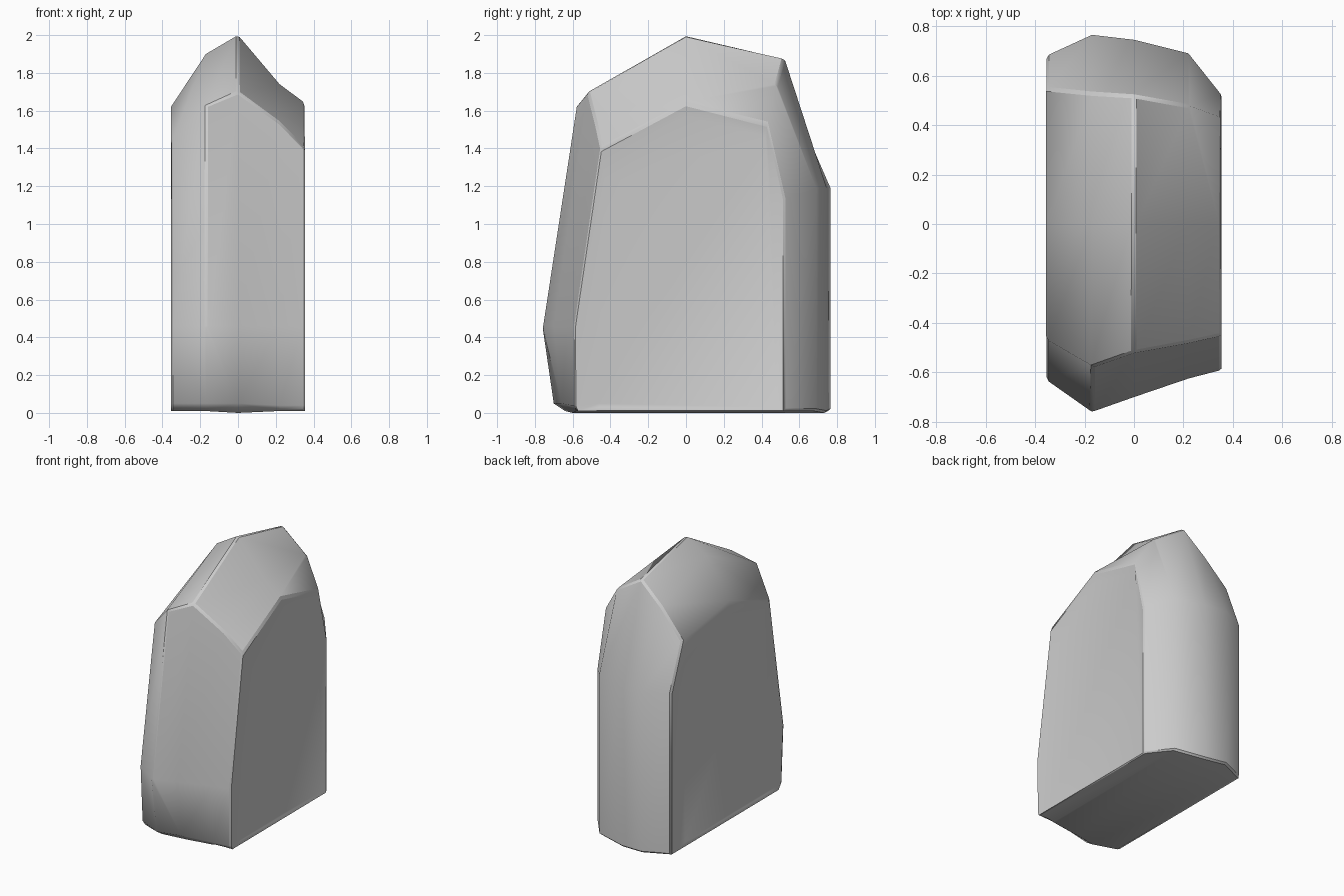
import bpy, bmesh, math

if "Cube" in bpy.data.objects:
    bpy.data.objects.remove(bpy.data.objects["Cube"])

# Each slice: x, then (y, z) for front heel, front foot, front belly,
# front top, crown, back top, back shoulder, back base
slices = [
    (-0.355, [(-.58, .01), (-.61, .05), (-.63, .46), (-.466, 1.44), (0, 1.62), (.55, 1.53), (.68, 1.19), (.68, .01)]),
    (-0.17, [(-.64, .01), (-.70, .05), (-.76, .46), (-.58, 1.63), (0, 1.90), (.53, 1.73), (.765, 1.19), (.765, .01)]),
    (0.0, [(-.60, .0), (-.66, .05), (-.70, .46), (-.52, 1.70), (0, 2.0), (.52, 1.88), (.745, 1.19), (.745, .0)]),
    (0.22, [(-.58, .01), (-.61, .04), (-.625, .46), (-.48, 1.54), (0, 1.74), (.48, 1.74), (.69, 1.19), (.69, .01)]),
    (0.355, [(-.58, .01), (-.59, .04), (-.59, .46), (-.45, 1.40), (0, 1.64), (.43, 1.53), (.52, 1.13), (.52, .01)]),
]
# Shallow flat panels set into the two broad sides
left_panel = [(-.45, .03), (-.45, .05), (-.44, .46), (-.40, 1.38), (.03, 1.52), (.50, 1.38), (.53, 1.15), (.50, .03)]
right_panel = [(-.46, .03), (-.46, .05), (-.45, .46), (-.43, 1.21), (0, 1.57), (.42, 1.46), (.45, 1.1), (.48, .03)]

bm = bmesh.new()


def ring(x, outline):
    return [bm.verts.new((x, y, z)) for y, z in outline]


def bridge(a, b):
    n = len(a)
    for i in range(n):
        j = (i + 1) % n
        bm.faces.new((a[i], a[j], b[j], b[i]))


# Lofted stone body, closed by the panels
rings = [ring(-0.343, left_panel)]
rings += [ring(x, outline) for x, outline in slices]
rings.append(ring(0.343, right_panel))
for a, b in zip(rings, rings[1:]):
    bridge(a, b)
bm.faces.new(rings[0])
bm.faces.new(rings[-1])
bmesh.ops.recalc_face_normals(bm, faces=bm.faces)

mesh = bpy.data.meshes.new("standing_stone")
bm.to_mesh(mesh)
bm.free()
stone = bpy.data.objects.new("standing_stone", mesh)
bpy.context.collection.objects.link(stone)

# Softly worn edges
bevel = stone.modifiers.new("worn_edges", 'BEVEL')
bevel.width = 0.012
bevel.segments = 1
bevel.limit_method = 'ANGLE'
bevel.angle_limit = math.radians(50)

bpy.context.view_layer.objects.active = stone
stone.select_set(True)
bpy.ops.object.shade_smooth_by_angle(angle=math.radians(50))
